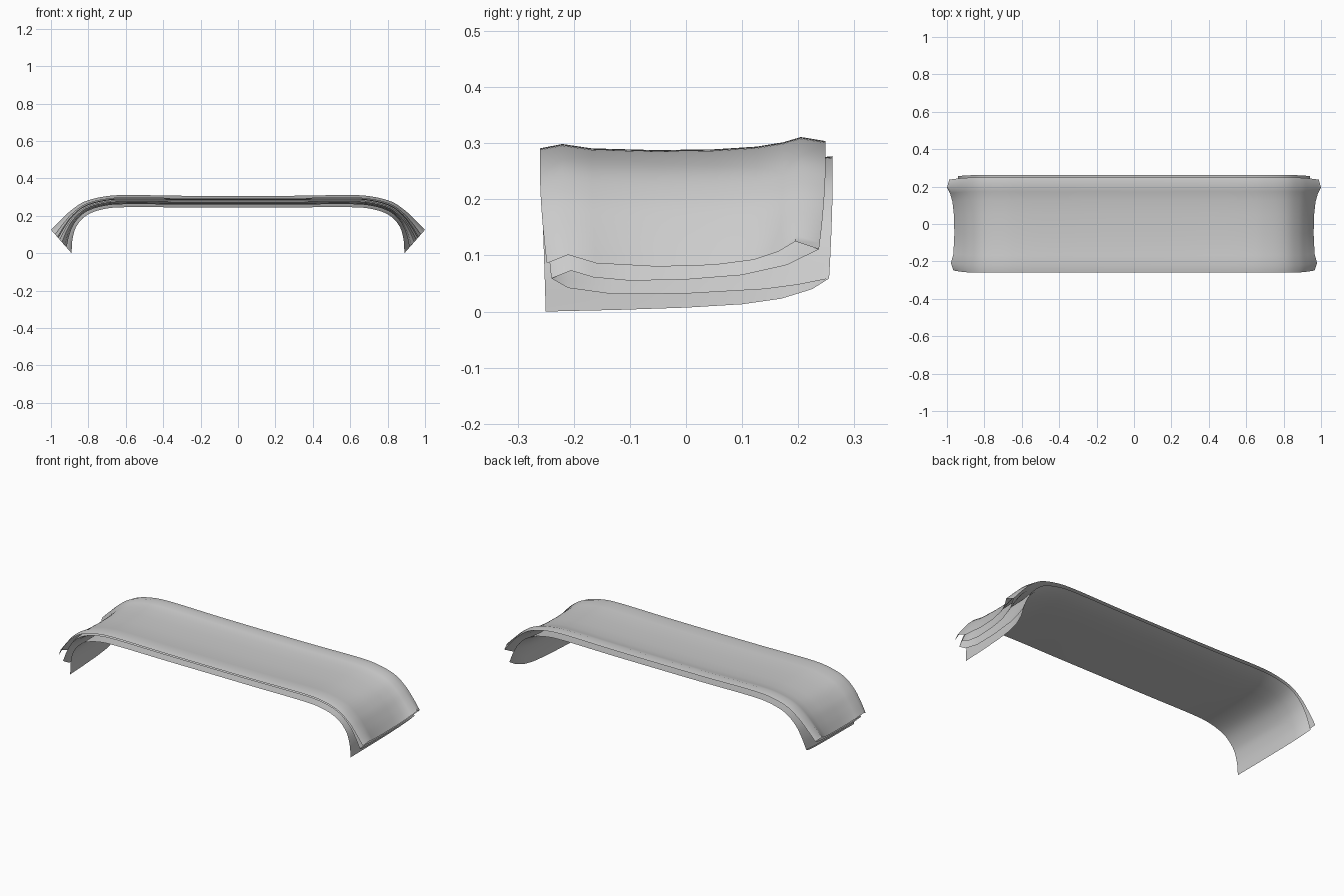
import bpy, bmesh, math

if "Cube" in bpy.data.objects:
    bpy.data.objects.remove(bpy.data.objects["Cube"])

# Accordion-folded cross-section at the hanging end: (y, height)
FOLDS = [
    (-0.25, 0.0), (-0.12, 0.003), (0, 0.007), (0.1, 0.013), (0.17, 0.023), (0.225, 0.04), (0.255, 0.059),
    (0.2, 0.048), (0.14, 0.040), (0, 0.032), (-0.13, 0.031), (-0.21, 0.042), (-0.24, 0.059),
    (-0.205, 0.073), (-0.165, 0.061), (-0.1, 0.055), (0, 0.057), (0.1, 0.065), (0.18, 0.083), (0.237, 0.111),
    (0.195, 0.125), (0.165, 0.107), (0.12, 0.092), (0.05, 0.083), (-0.05, 0.080), (-0.16, 0.086),
    (-0.21, 0.101), (-0.248, 0.086),
]
# Half of the draped path (x, z), innermost and outermost layer
INNER = [(0, 0.245), (0.3, 0.245), (0.58, 0.246), (0.7, 0.239), (0.80, 0.208), (0.86, 0.15), (0.884, 0.08), (0.89, 0.0)]
OUTER = [(0, 0.306), (0.3, 0.307), (0.6, 0.311), (0.72, 0.302), (0.82, 0.276), (0.89, 0.231), (0.945, 0.18), (1.0, 0.125)]
STEPS = 5


def smooth_path(pts):
    """Catmull-Rom through the points."""
    ext = [(-pts[1][0], pts[1][1])] + pts
    ext.append(tuple(2 * a - b for a, b in zip(pts[-1], pts[-2])))
    out = []
    for i in range(1, len(ext) - 2):
        p, q, r, s = ext[i - 1:i + 3]
        for k in range(STEPS):
            t = k / STEPS
            out.append(tuple(0.5 * (2 * b + (c - a) * t + (2 * a - 5 * b + 4 * c - d) * t * t
                                    + (3 * b - a - 3 * c + d) * t ** 3)
                             for a, b, c, d in zip(p, q, r, s)))
    return out + [pts[-1]]


inner, outer = smooth_path(INNER), smooth_path(OUTER)
n = len(inner)
half = list(zip(inner, outer))
stations = [(-1, i) for i in range(n - 1, 0, -1)] + [(1, i) for i in range(n)]

# Folded blanket: sweep the section along the drape as one thin sheet
bm = bmesh.new()
rows = []
for side, i in stations:
    (xi, zi), (xo, zo) = half[i]
    u = max(0, (i - n * 0.55) / (n * 0.45 - 1))
    row = []
    for k, (y, h) in enumerate(FOLDS):
        t = h / 0.125
        widen = 1.0 + (0.05 if k > 7 else 0.025) * (1 - u * u)
        if k == 0:
            widen = 1.0 + 0.03 * (1 - u)
        row.append(bm.verts.new((side * (xi + (xo - xi) * t), y * widen, zi + (zo - zi) * t)))
    rows.append(row)
for a, b in zip(rows, rows[1:]):
    for k in range(len(FOLDS) - 1):
        bm.faces.new((a[k], a[k + 1], b[k + 1], b[k]))
bmesh.ops.reverse_faces(bm, faces=bm.faces[:])

mesh = bpy.data.meshes.new("folded_blanket")
bm.to_mesh(mesh)
bm.free()
blanket = bpy.data.objects.new("folded_blanket", mesh)
bpy.context.collection.objects.link(blanket)
bpy.context.view_layer.objects.active = blanket
blanket.select_set(True)
bpy.ops.object.shade_smooth_by_angle(angle=math.radians(60))
